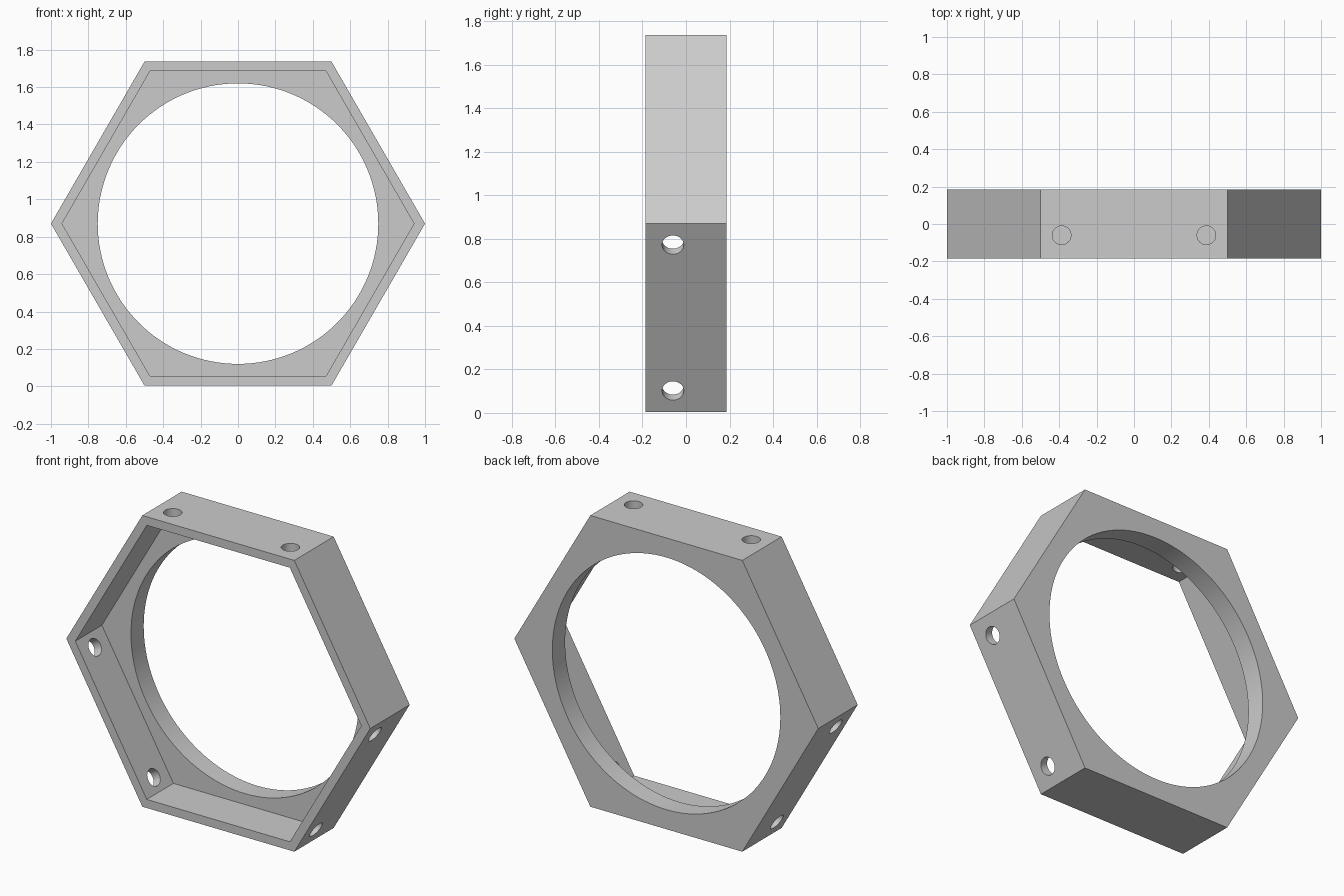
import bpy, math
from mathutils import Vector, Matrix

if "Cube" in bpy.data.objects:
    bpy.data.objects.remove(bpy.data.objects["Cube"])

CZ = 0.87          # height of the ring centre
FRONT, BACK = -0.185, 0.185
FLOOR = 0.065      # depth position of the recess floor

grey = bpy.data.materials.new("light grey")
grey.diffuse_color = (0.6, 0.6, 0.6, 1)
grey.use_nodes = True
grey.node_tree.nodes["Principled BSDF"].inputs["Base Color"].default_value = grey.diffuse_color


def prism(name, sides, radius, y0, y1):
    """Prism along y, first corner pointing to +x."""
    bpy.ops.mesh.primitive_cylinder_add(vertices=sides, radius=radius, depth=y1 - y0)
    ob = bpy.context.object
    ob.name = name
    ob.data.transform(Matrix.Rotation(math.pi / 2, 4, 'X')
                      @ Matrix.Rotation(math.pi / 2, 4, 'Z'))
    ob.data.transform(Matrix.Translation((0, (y0 + y1) / 2, CZ)))
    return ob


def cut(target, cutter):
    mod = target.modifiers.new(cutter.name, 'BOOLEAN')
    mod.operation = 'DIFFERENCE'
    mod.solver = 'EXACT'
    mod.object = cutter
    bpy.context.view_layer.objects.active = target
    bpy.ops.object.modifier_apply(modifier=mod.name)
    bpy.data.objects.remove(cutter)


# Hexagonal body
frame = prism("hexagon_frame", 6, 1.0, FRONT, BACK)
frame.data.materials.append(grey)

# Hexagonal recess open to the front, and round opening through the back plate
cut(frame, prism("recess", 6, 0.941, FRONT - 0.1, FLOOR))
cut(frame, prism("opening", 128, 0.75, FLOOR - 0.1, BACK + 0.1))

# Pairs of screw holes through the top and the two lower side walls
for angle in (90, 210, 330):
    a = math.radians(angle)
    out = Vector((math.cos(a), 0, math.sin(a)))
    along = Vector((-math.sin(a), 0, math.cos(a)))
    for side in (-0.387, 0.387):
        pos = out * 0.85 + along * side + Vector((0, -0.06, CZ))
        bpy.ops.mesh.primitive_cylinder_add(vertices=40, radius=0.05, depth=0.16)
        hole = bpy.context.object
        hole.name = "screw_hole"
        hole.data.transform(Matrix.Translation(pos)
                            @ out.to_track_quat('Z', 'Y').to_matrix().to_4x4())
        cut(frame, hole)

# Smooth the round surfaces, keep the edges sharp
bpy.ops.object.select_all(action='DESELECT')
frame.select_set(True)
bpy.context.view_layer.objects.active = frame
bpy.ops.object.shade_smooth_by_angle(angle=math.radians(30))
